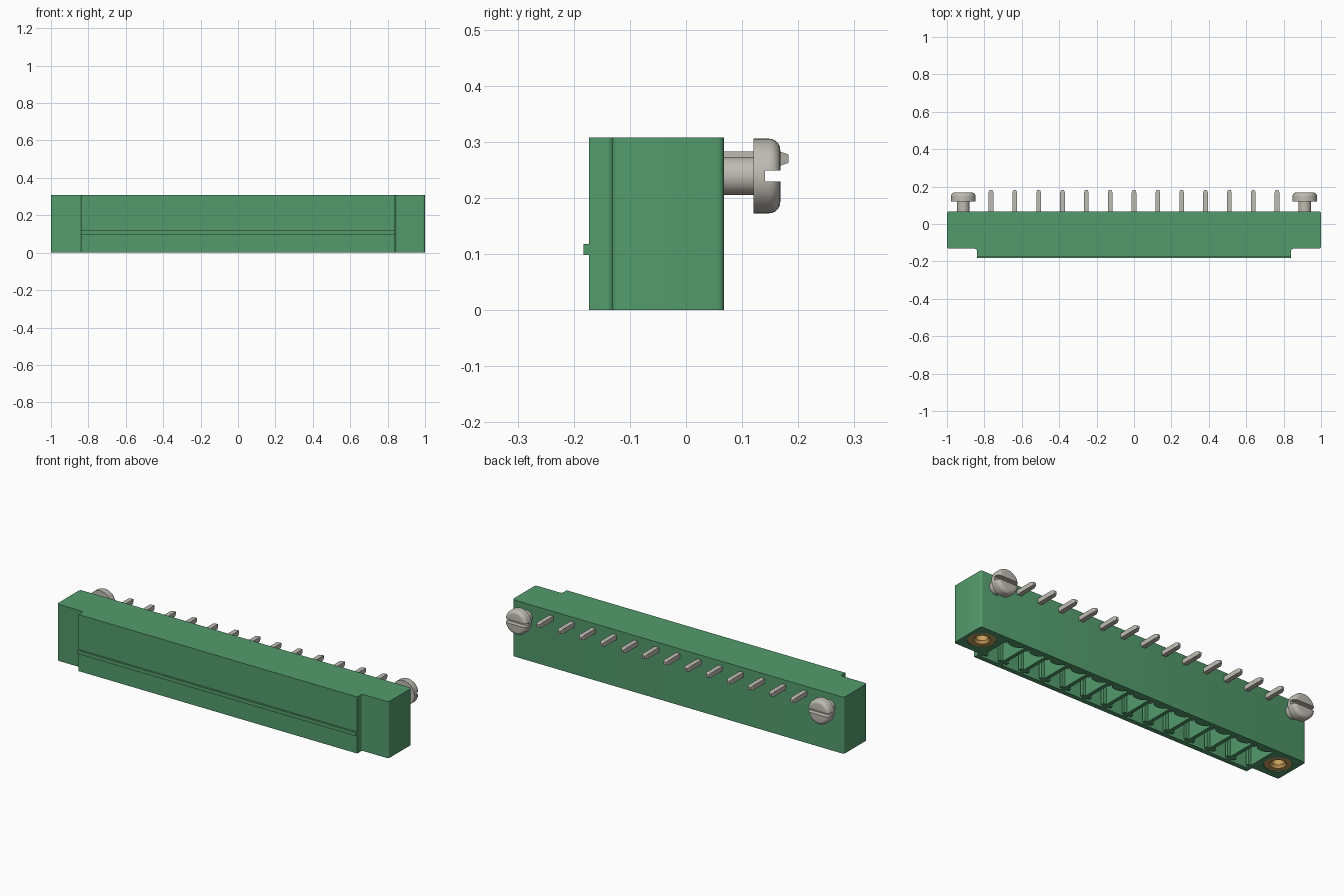
import bpy, bmesh, math
from mathutils import Matrix, Vector

if "Cube" in bpy.data.objects:
    bpy.data.objects.remove(bpy.data.objects["Cube"], do_unlink=True)

POLES, PITCH = 13, 0.1275
SCREW_X, SCREW_Z, NUT_Y = 0.913, 0.239, -0.03
PIN_Z, PIN_W = 0.27, 0.025


def material(name, rgb, metal=0.0):
    m = bpy.data.materials.new(name)
    m.use_nodes = True
    m.diffuse_color = (*rgb, 1)
    m.node_tree.nodes["Principled BSDF"].inputs["Base Color"].default_value = (*rgb, 1)
    return m


green = material("housing green", (0.087, 0.33, 0.15))
steel = material("plated steel", (0.52, 0.50, 0.45))
brass = material("brass", (0.58, 0.35, 0.11))


def finish(bm, name, mat=None):
    bmesh.ops.recalc_face_normals(bm, faces=bm.faces)
    mesh = bpy.data.meshes.new(name)
    bm.to_mesh(mesh)
    bm.free()
    ob = bpy.data.objects.new(name, mesh)
    bpy.context.collection.objects.link(ob)
    if mat:
        mesh.materials.append(mat)
    return ob


def activate(ob):
    bpy.ops.object.select_all(action='DESELECT')
    ob.select_set(True)
    bpy.context.view_layer.objects.active = ob


def smooth(ob):
    activate(ob)
    bpy.ops.object.shade_smooth_by_angle(angle=math.radians(35))


def prism(bm, pts, z0, z1):
    face = bm.faces.new([bm.verts.new((x, y, z0)) for x, y in pts])
    geom = bmesh.ops.extrude_face_region(bm, geom=[face])["geom"]
    top = [v for v in geom if isinstance(v, bmesh.types.BMVert)]
    bmesh.ops.translate(bm, verts=top, vec=(0, 0, z1 - z0))


def box(bm, lo, hi):
    prism(bm, [(lo[0], lo[1]), (hi[0], lo[1]), (hi[0], hi[1]), (lo[0], hi[1])], lo[2], hi[2])


def lathe(bm, profile, matrix, steps=40):
    verts = [bm.verts.new((r, 0, z)) for r, z in profile]
    edges = [bm.edges.new(p) for p in zip(verts, verts[1:])]
    geom = bmesh.ops.spin(bm, geom=verts + edges, cent=(0, 0, 0), axis=(0, 0, 1),
                          angle=math.tau, steps=steps)
    bmesh.ops.remove_doubles(bm, verts=bm.verts, dist=1e-5)
    bmesh.ops.transform(bm, matrix=matrix, verts=bm.verts)


def cut(ob, cutter):
    cutter.hide_render = True
    mod = ob.modifiers.new("cut", 'BOOLEAN')
    mod.operation, mod.solver, mod.object = 'DIFFERENCE', 'EXACT', cutter
    activate(ob)
    bpy.ops.object.modifier_apply(modifier=mod.name)
    bpy.data.objects.remove(cutter, do_unlink=True)


# Housing: stepped outline with rounded upright edges
right = [(0.84, -0.173), (0.84, -0.132), (1.0, -0.132), (1.0, 0.068)]
outline = right + [(-x, y) for x, y in reversed(right)]
bm = bmesh.new()
prism(bm, outline, 0, 0.308)
upright = [e for e in bm.edges
           if abs(e.verts[0].co.z - e.verts[1].co.z) > 0.1 and e.verts[0].co.y > -0.16]
bmesh.ops.bevel(bm, geom=upright, offset=0.012, segments=4, affect='EDGES', profile=0.5)
housing = finish(bm, "housing", green)

# Contact chambers, each with a rounded key on the back wall and a notched front
bm = bmesh.new()
for i in range(POLES):
    x = (i - (POLES - 1) / 2) * PITCH
    half, back, front = 0.054, 0.043, -0.148
    arc = [(x + 0.04 * math.cos(a), back - 0.024 * math.sin(a))
           for a in (math.pi * k / 10 for k in range(11))]
    side = [(half, -0.115), (0.036, -0.115), (0.036, -0.132), (half, -0.132), (half, front)]
    pts = [(x + half, back)] + arc + [(x - half, back)]
    pts += [(x - dx, y) for dx, y in side] + [(x + dx, y) for dx, y in reversed(side)]
    prism(bm, pts, -0.02, 0.235)
cut(housing, finish(bm, "chamber_cutter"))

# Sockets for the threaded inserts
bm = bmesh.new()
for s in (-1, 1):
    bmesh.ops.create_cone(bm, cap_ends=True, segments=40, radius1=0.068, radius2=0.068,
                          depth=0.2, matrix=Matrix.Translation((s * SCREW_X, NUT_Y, 0.06)))
cut(housing, finish(bm, "socket_cutter"))
smooth(housing)

# Latching rib along the front
bm = bmesh.new()
box(bm, (-0.84, -0.183, 0.098), (0.84, -0.172, 0.118))
finish(bm, "front_rib", green)

# Angled contact pins with tapered tips
for i in range(POLES):
    x, h = (i - (POLES - 1) / 2) * PITCH, PIN_W / 2
    bm = bmesh.new()
    box(bm, (x - h, NUT_Y - h, PIN_Z - h), (x + h, 0.168, PIN_Z + h))
    end = next(f for f in bm.faces if f.calc_center_median().y > 0.16)
    tip = bmesh.ops.extrude_face_region(bm, geom=[end])["geom"]
    bmesh.ops.delete(bm, geom=[end], context='FACES_ONLY')
    tip = [v for v in tip if isinstance(v, bmesh.types.BMVert)]
    for v in tip:
        v.co = Vector((x + (v.co.x - x) * 0.55, 0.183, PIN_Z + (v.co.z - PIN_Z) * 0.6))
    box(bm, (x - h, NUT_Y - h, 0.05), (x + h, NUT_Y + h, PIN_Z - h))
    finish(bm, f"contact_pin_{i + 1}", steel)

# Flange screws and threaded inserts at both ends
for side, s in (("right", -1), ("left", 1)):
    R, r = 0.0665, 0.02
    rim = [(R - r + r * math.cos(a), 0.168 - r + r * math.sin(a))
           for a in (math.pi / 2 * k / 6 for k in range(7))]
    bm = bmesh.new()
    lathe(bm, [(0, 0.06), (0.034, 0.06), (0.034, 0.12), (R, 0.12)] + rim + [(0, 0.168)],
          Matrix.Translation((s * SCREW_X, 0, SCREW_Z)) @ Matrix.Rotation(-math.pi / 2, 4, 'X'))
    screw = finish(bm, f"{side}_screw", steel)
    bm = bmesh.new()
    box(bm, (s * SCREW_X - 0.1, 0.141, SCREW_Z - 0.01), (s * SCREW_X + 0.1, 0.2, SCREW_Z + 0.01))
    cut(screw, finish(bm, "slot_cutter"))
    smooth(screw)

    bm = bmesh.new()
    lathe(bm, [(0, 0.13), (0.03, 0.13), (0.03, 0.016), (0.04, 0.003), (0.067, 0.003),
               (0.067, 0.155), (0, 0.155)], Matrix.Translation((s * SCREW_X, NUT_Y, 0)))
    smooth(finish(bm, f"{side}_threaded_insert", brass))
